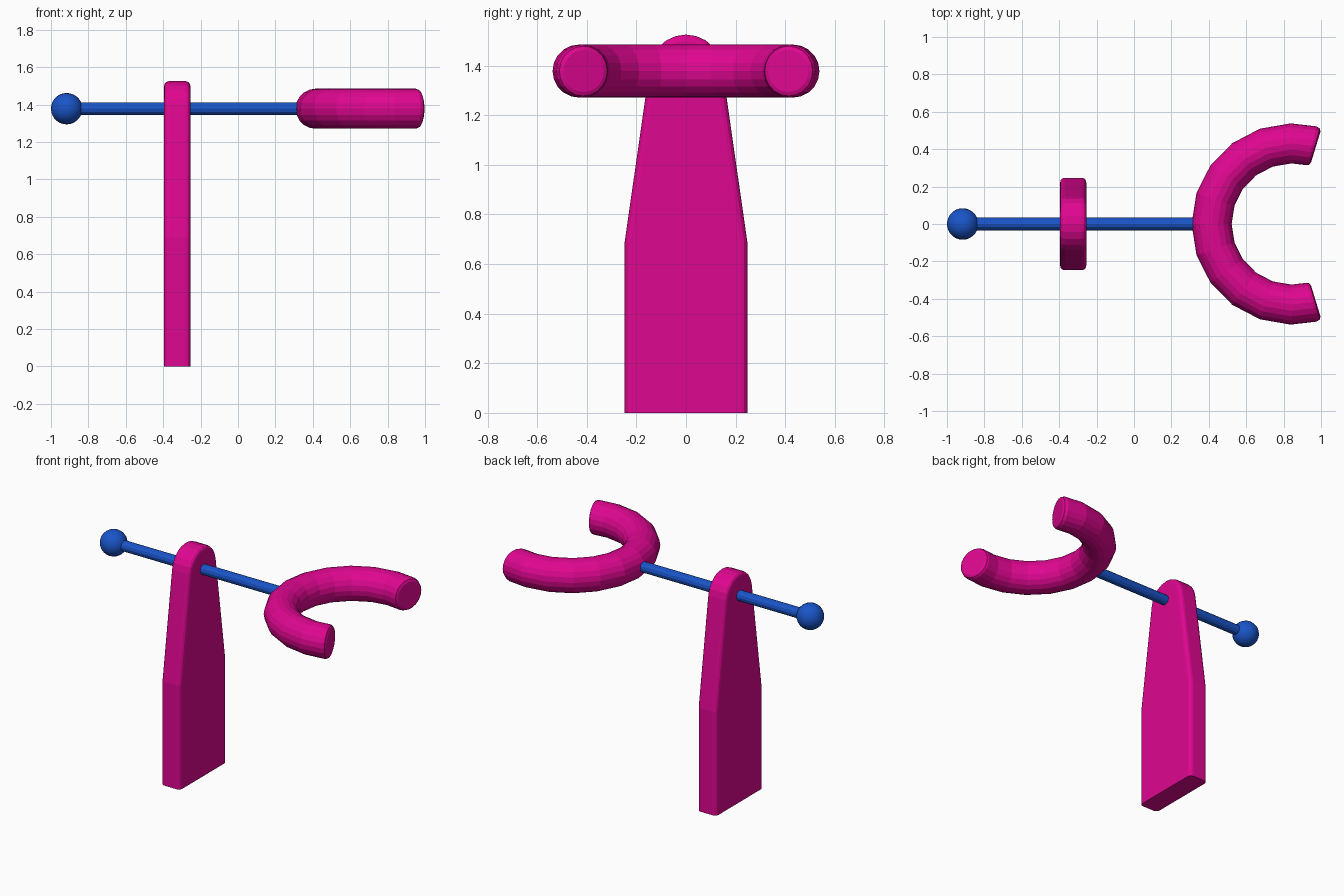
import bpy, bmesh, math
from mathutils import Vector

if "Cube" in bpy.data.objects:
    bpy.data.objects.remove(bpy.data.objects["Cube"])

AXIS_Z = 1.378


def material(name, color):
    m = bpy.data.materials.new(name)
    m.diffuse_color = (*color, 1)
    m.use_nodes = True
    m.node_tree.nodes["Principled BSDF"].inputs["Base Color"].default_value = m.diffuse_color
    return m


pink = material("magenta", (0.74, 0.002, 0.28))
blue = material("blue", (0.010, 0.09, 0.58))


def finish(name, bm, mat):
    # Faceted style: faces stay flat
    bmesh.ops.recalc_face_normals(bm, faces=bm.faces)
    me = bpy.data.meshes.new(name)
    bm.to_mesh(me)
    bm.free()
    ob = bpy.data.objects.new(name, me)
    bpy.context.collection.objects.link(ob)
    me.materials.append(mat)
    return ob


# Stand: tapered plate with rounded head, extruded along x, softened rim
def build_stand():
    x0, x1, r = -0.395, -0.255, 0.147
    outline = [(-0.247, 0), (0.247, 0), (0.247, 0.69)]
    for i in range(11):
        a = math.radians(8 + 164 * i / 10)
        outline.append((r * math.cos(a), AXIS_Z + r * math.sin(a)))
    outline.append((-0.247, 0.69))
    bm = bmesh.new()
    face = bm.faces.new([bm.verts.new((x0, y, z)) for y, z in outline])
    ext = bmesh.ops.extrude_face_region(bm, geom=[face], use_keep_orig=True)
    top = [g for g in ext["geom"] if isinstance(g, bmesh.types.BMVert)]
    bmesh.ops.translate(bm, verts=top, vec=(x1 - x0, 0, 0))
    bmesh.ops.recalc_face_normals(bm, faces=bm.faces)
    rim = [e for e in bm.edges
           if abs(e.verts[0].co.x - e.verts[1].co.x) < 1e-5
           and max(v.co.z for v in e.verts) > 0.01]
    bmesh.ops.bevel(bm, geom=rim, offset=0.025, segments=3, profile=0.5,
                    affect='EDGES', clamp_overlap=True)
    finish("stand", bm, pink)


# Fork: open ring of round section, with softened flat ends
def build_fork():
    cx, major, minor, sides, steps = 0.846, 0.431, 0.107, 20, 12
    start, soft = math.radians(73), 0.022
    turn = (2 * math.pi - 2 * start) / steps
    d = soft / major
    stations = [(start, minor - soft), (start + 0.3 * d, minor - 0.3 * soft),
                (start + d, minor)]
    stations += [(start + turn * i, minor) for i in range(1, steps)]
    stations += [(2 * math.pi - a, r) for a, r in reversed(stations[:3])]
    bm = bmesh.new()
    rings = []
    for a, r in stations:
        out = Vector((math.cos(a), math.sin(a), 0))
        ring = []
        for k in range(sides):
            t = 2 * math.pi * k / sides
            p = Vector((cx, 0, AXIS_Z + r * math.sin(t)))
            ring.append(bm.verts.new(p + out * (major + r * math.cos(t))))
        rings.append(ring)
    for a, b in zip(rings, rings[1:]):
        for k in range(sides):
            n = (k + 1) % sides
            bm.faces.new((a[k], a[n], b[n], b[k]))
    bm.faces.new(rings[0])
    bm.faces.new(rings[-1])
    finish("fork_ring", bm, pink)


# Rod: thin faceted bar along x from the ball into the ring
bpy.ops.mesh.primitive_cylinder_add(vertices=12, radius=0.034, depth=1.26,
                                    location=(-0.27, 0, AXIS_Z),
                                    rotation=(0, math.pi / 2, 0))
rod = bpy.context.object
rod.name = "rod"
rod.data.materials.append(blue)

# Ball knob on the left end
bpy.ops.mesh.primitive_uv_sphere_add(segments=24, ring_count=14, radius=0.084,
                                     location=(-0.916, 0, AXIS_Z),
                                     rotation=(0, math.pi / 2, 0))
ball = bpy.context.object
ball.name = "ball_knob"
ball.data.materials.append(blue)
bpy.ops.object.shade_smooth_by_angle(angle=math.radians(35))

build_stand()
build_fork()
